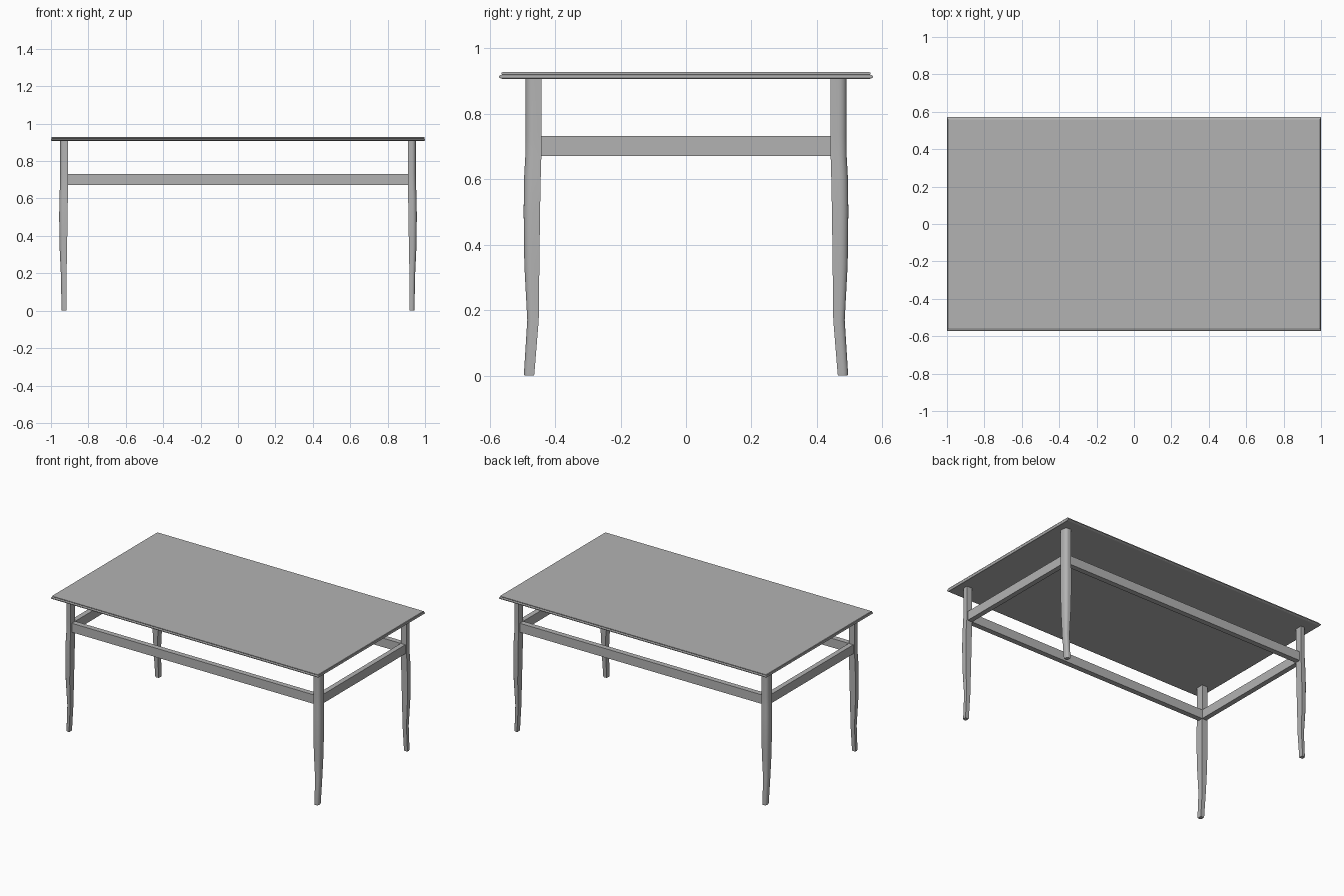
import bpy, bmesh, math

if "Cube" in bpy.data.objects:
    bpy.data.objects.remove(bpy.data.objects["Cube"])

wood = bpy.data.materials.new("dark_grey")
wood.diffuse_color = (0.45, 0.45, 0.45, 1)
wood.use_nodes = True
wood.node_tree.nodes["Principled BSDF"].inputs["Base Color"].default_value = wood.diffuse_color

def loft(name, rings, smooth=None):
    """Skin a stack of equal-length point rings and cap both ends."""
    bm = bmesh.new()
    loops = [[bm.verts.new(p) for p in ring] for ring in rings]
    n = len(loops[0])
    for a, b in zip(loops, loops[1:]):
        for i in range(n):
            j = (i + 1) % n
            bm.faces.new((a[i], a[j], b[j], b[i]))
    bm.faces.new(loops[0])
    bm.faces.new(loops[-1])
    bmesh.ops.recalc_face_normals(bm, faces=bm.faces)
    mesh = bpy.data.meshes.new(name)
    bm.to_mesh(mesh)
    bm.free()
    mesh.materials.append(wood)
    obj = bpy.data.objects.new(name, mesh)
    bpy.context.collection.objects.link(obj)
    if smooth:
        bpy.ops.object.select_all(action='DESELECT')
        obj.select_set(True)
        bpy.context.view_layer.objects.active = obj
        bpy.ops.object.shade_smooth_by_angle(angle=math.radians(smooth))
    return obj

def rect(hx, hy, z, cx=0, cy=0):
    return [(cx + sx * hx, cy + sy * hy, z)
            for sx, sy in ((-1, -1), (1, -1), (1, 1), (-1, 1))]

# table top with a moulded double-bead edge: (z, inset)
EDGE = [(0.906, 0.012), (0.909, 0.003), (0.912, 0.0), (0.916, 0.0),
        (0.919, 0.004), (0.920, 0.010), (0.922, 0.008), (0.926, 0.008),
        (0.928, 0.011)]
loft("table_top", [rect(1.0 - i * 0.4, 0.571 - i, z) for z, i in EDGE])

# legs: z, inner x, outer x, inner y, outer y
LEG = [(0.000, 0.918, 0.943, 0.464, 0.494),
       (0.010, 0.918, 0.944, 0.463, 0.495),
       (0.170, 0.917, 0.946, 0.450, 0.485),
       (0.340, 0.914, 0.954, 0.448, 0.494),
       (0.500, 0.911, 0.956, 0.446, 0.496),
       (0.600, 0.910, 0.955, 0.444, 0.495),
       (0.670, 0.910, 0.952, 0.442, 0.491),
       (0.735, 0.910, 0.951, 0.441, 0.490),
       (0.908, 0.910, 0.951, 0.441, 0.490)]

# square section with a rounded outer corner
SECTION = [(0, 0), (1, 0)]
SECTION += [(0.5 + 0.5 * math.cos(a), 0.5 + 0.5 * math.sin(a))
            for a in (math.pi / 2 * k / 5 for k in range(6))]
SECTION += [(0, 1)]

for sy, row in ((-1, "front"), (1, "back")):
    for sx, side in ((-1, "left"), (1, "right")):
        rings = [[(sx * (x0 + (x1 - x0) * u), sy * (y0 + (y1 - y0) * v), z)
                  for u, v in SECTION] for z, x0, x1, y0, y1 in LEG]
        loft(f"{row}_{side}_leg", rings, smooth=30)

# rails joining the legs
Z0, Z1 = 0.671, 0.732
for s, row in ((-1, "front"), (1, "back")):
    loft(f"{row}_rail", [rect(0.925, 0.018, z, cy=s * 0.459) for z in (Z0, Z1)])
for s, side in ((-1, "left"), (1, "right")):
    loft(f"{side}_rail", [rect(0.017, 0.455, z, cx=s * 0.927) for z in (Z0, Z1)])
